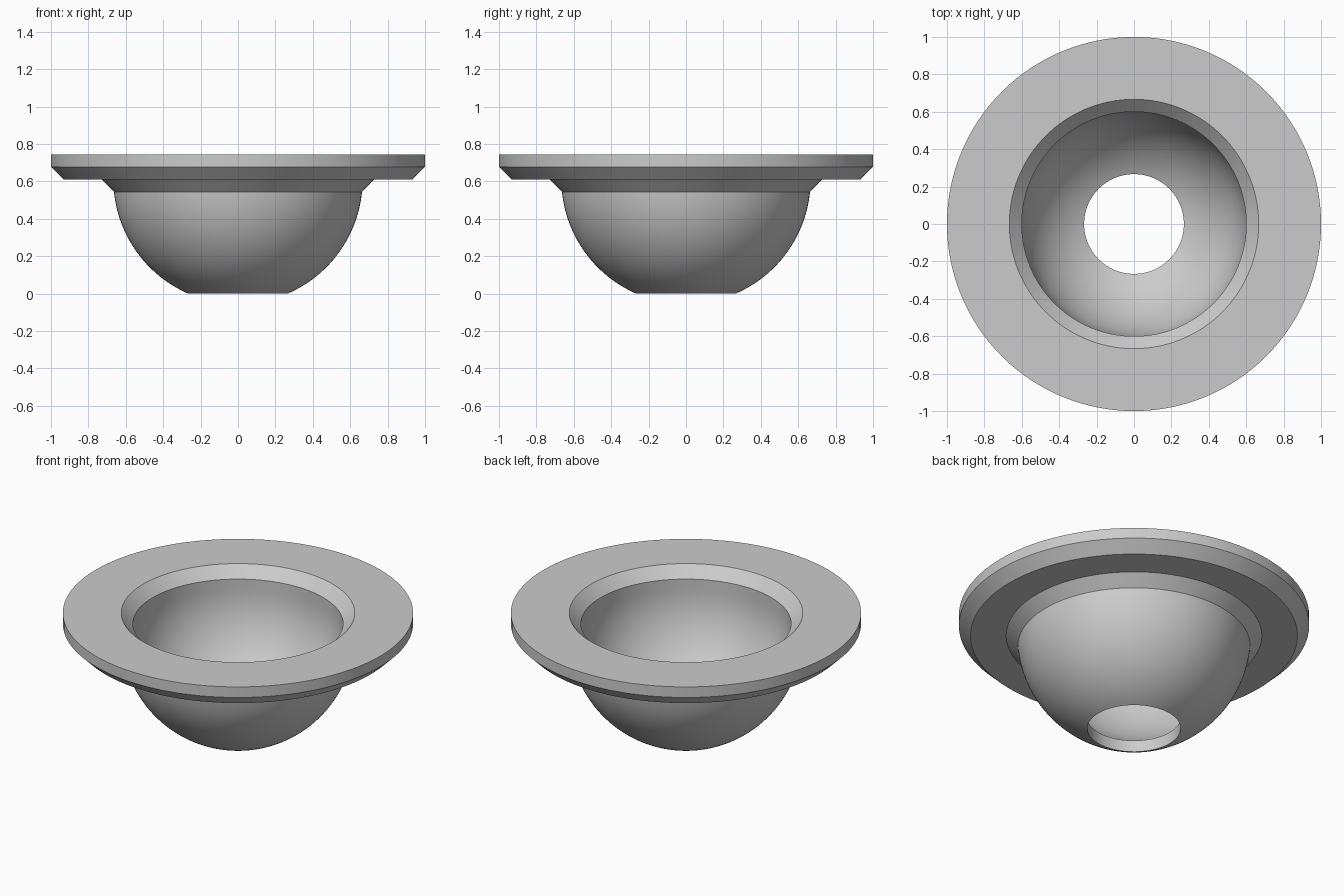
import bpy
import bmesh
from math import sin, cos, asin, sqrt, pi, radians

cube = bpy.data.objects.get("Cube")
if cube:
    bpy.data.objects.remove(cube, do_unlink=True)

U = 1 / 15            # the design module; the flange radius is 15 modules
FLANGE, OUTER, INNER, HOLE = 15 * U, 10 * U, 9 * U, 4 * U
CHAMFER = U
CENTRE = sqrt(OUTER ** 2 - HOLE ** 2)   # height of the bowl's sphere centre
TOP = CENTRE + 2 * U
SEGMENTS = 128


def arc(radius, start, end, steps):
    """Points (r, z) on the bowl's sphere; angles are measured from straight down."""
    angles = [start + (end - start) * i / steps for i in range(steps + 1)]
    return [(radius * sin(a), CENTRE - radius * cos(a)) for a in angles]


# Outer bowl ends at the foot of the chamfer under the flange
neck = sqrt(OUTER ** 2 - CHAMFER ** 2)
profile = arc(OUTER, asin(HOLE / OUTER), asin(neck / OUTER), 28)
# Neck chamfer, flange and bevelled mouth
profile += [
    (neck + CHAMFER, CENTRE),
    (FLANGE - CHAMFER, CENTRE),
    (FLANGE, CENTRE + CHAMFER),
    (FLANGE, TOP),
    (INNER + CHAMFER, TOP),
    (INNER, TOP - CHAMFER),
]
# Inner bowl, down to the drain hole
profile += arc(INNER, pi / 2, asin(HOLE / INNER), 28)

# Revolve the closed profile around the z axis
bm = bmesh.new()
verts = [bm.verts.new((r, 0, z)) for r, z in profile]
edges = [bm.edges.new((a, b)) for a, b in zip(verts, verts[1:] + verts[:1])]
bmesh.ops.spin(bm, geom=verts + edges, cent=(0, 0, 0), axis=(0, 0, 1),
               angle=2 * pi, steps=SEGMENTS)
bmesh.ops.remove_doubles(bm, verts=bm.verts, dist=0.0001)
bmesh.ops.recalc_face_normals(bm, faces=bm.faces)
mesh = bpy.data.meshes.new("flanged_bowl")
bm.to_mesh(mesh)
bm.free()

bowl = bpy.data.objects.new("flanged_bowl", mesh)
bpy.context.collection.objects.link(bowl)

# Plain grey
grey = bpy.data.materials.new("light_grey")
grey.use_nodes = True
color = (0.6, 0.6, 0.6, 1)
grey.diffuse_color = color
grey.node_tree.nodes["Principled BSDF"].inputs["Base Color"].default_value = color
mesh.materials.append(grey)

# Smooth curves with crisp corners
bpy.ops.object.select_all(action="DESELECT")
bowl.select_set(True)
bpy.context.view_layer.objects.active = bowl
bpy.ops.object.shade_smooth_by_angle(angle=radians(25))
